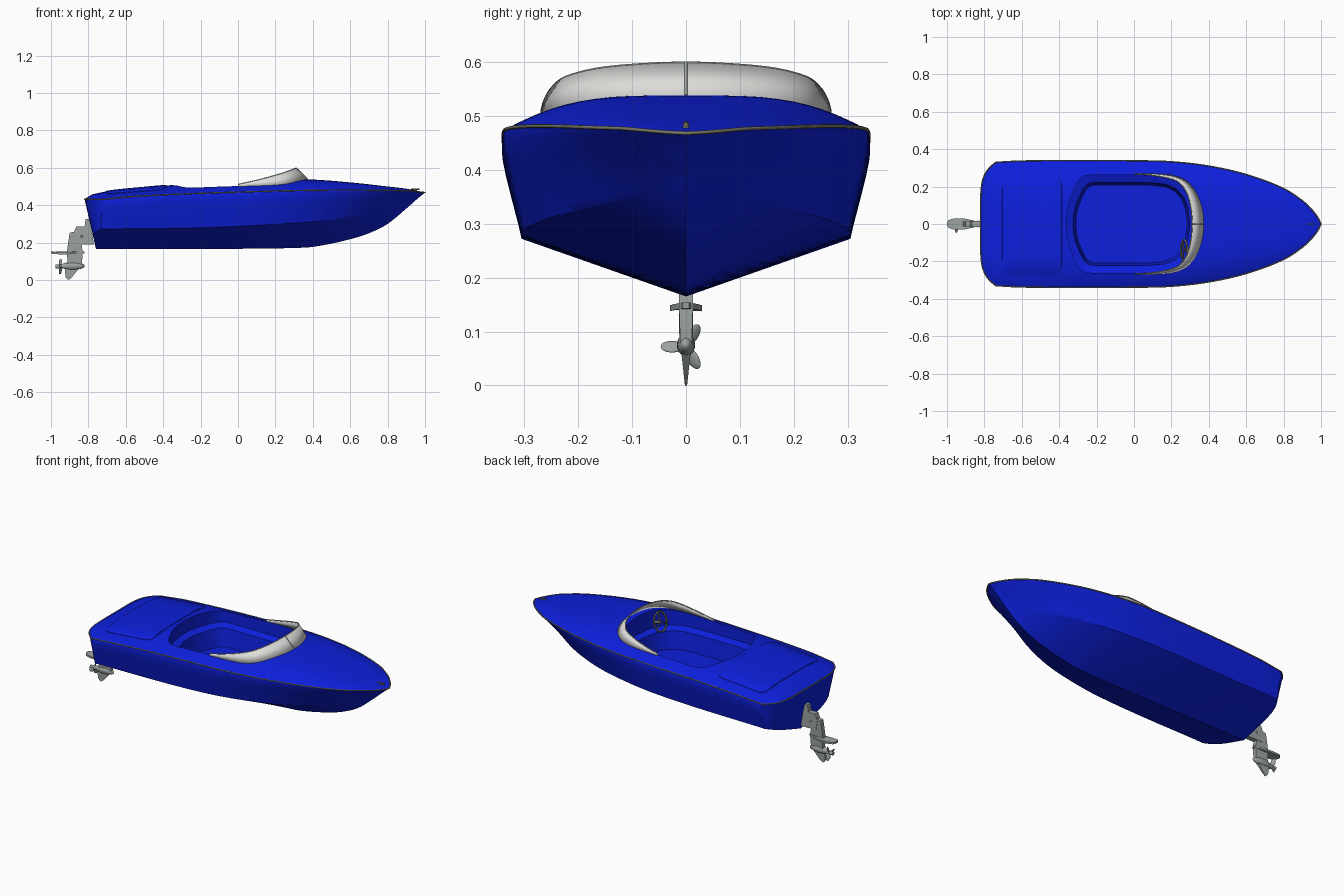
import bpy, bmesh, math
from mathutils import Matrix, Vector

if "Cube" in bpy.data.objects:
    bpy.data.objects.remove(bpy.data.objects["Cube"])


def material(name, rgb):
    m = bpy.data.materials.new(name)
    m.diffuse_color = (*rgb, 1)
    m.use_nodes = True
    m.node_tree.nodes["Principled BSDF"].inputs["Base Color"].default_value = m.diffuse_color
    return m


BLUE = material("blue paint", (0.004, 0.014, 0.72))
SCREEN = material("pale grey screen", (0.72, 0.72, 0.70))
METAL = material("drive grey", (0.33, 0.37, 0.36))
TRIM = material("olive grey trim", (0.2, 0.2, 0.15))


def curve(pts):
    """Smooth interpolation through (x, value) pairs."""
    n = len(pts)

    def slope(i):
        a, b = pts[max(i - 1, 0)], pts[min(i + 1, n - 1)]
        return (b[1] - a[1]) / (b[0] - a[0])

    def f(x):
        x = min(max(x, pts[0][0]), pts[-1][0])
        i = next(k for k in range(n - 1) if x <= pts[k + 1][0])
        (x0, y0), (x1, y1) = pts[i], pts[i + 1]
        h = x1 - x0
        q = (x - x0) / h
        return ((1 + 2 * q) * (1 - q) ** 2 * y0 + q * (1 - q) ** 2 * h * slope(i)
                + q * q * (3 - 2 * q) * y1 + q * q * (q - 1) * h * slope(i + 1))
    return f


def finish(name, bm, mat, angle=35):
    bmesh.ops.recalc_face_normals(bm, faces=bm.faces[:])
    me = bpy.data.meshes.new(name)
    bm.to_mesh(me)
    bm.free()
    ob = bpy.data.objects.new(name, me)
    bpy.context.collection.objects.link(ob)
    me.materials.append(mat)
    smooth(ob, angle)
    return ob


def smooth(ob, angle=35):
    bpy.ops.object.select_all(action='DESELECT')
    ob.select_set(True)
    bpy.context.view_layer.objects.active = ob
    bpy.ops.object.shade_smooth_by_angle(angle=math.radians(angle))


def loft(name, rings, mat, angle=35):
    """Skin closed rings of equal length and cap both ends."""
    bm = bmesh.new()
    vs = [[bm.verts.new(p) for p in r] for r in rings]
    n = len(vs[0])
    for a, b in zip(vs, vs[1:]):
        for i in range(n):
            bm.faces.new((a[i], a[(i + 1) % n], b[(i + 1) % n], b[i]))
    bm.faces.new(vs[0])
    bm.faces.new(vs[-1])
    return finish(name, bm, mat, angle)


def tube(name, pts, r, mat, closed=False):
    cu = bpy.data.curves.new(name, 'CURVE')
    cu.dimensions = '3D'
    cu.bevel_depth, cu.bevel_resolution, cu.use_fill_caps = r, 2, True
    sp = cu.splines.new('POLY')
    sp.points.add(len(pts) - 1)
    for p, c in zip(sp.points, pts):
        p.co = (*c, 1)
    sp.use_cyclic_u = closed
    ob = bpy.data.objects.new(name, cu)
    bpy.context.collection.objects.link(ob)
    cu.materials.append(mat)
    bpy.ops.object.select_all(action='DESELECT')
    ob.select_set(True)
    bpy.context.view_layer.objects.active = ob
    bpy.ops.object.convert(target='MESH')
    return ob


def ball(name, loc, size, mat, rot=Matrix()):
    bm = bmesh.new()
    bmesh.ops.create_uvsphere(bm, u_segments=20, v_segments=12, radius=1,
                              matrix=Matrix.Translation(loc) @ rot @ Matrix.Diagonal((*size, 1)))
    return finish(name, bm, mat, 60)


# Hull lines: sheer, chine, keel and deck crown along the length
sheer_y = curve([(-.82, .33), (-.65, .336), (-.4, .339), (0, .338), (.2, .333), (.4, .31),
                 (.6, .265), (.8, .19), (.9, .125), (.95, .078), (.985, .032), (1, 0)])
sheer_z = curve([(-.82, .43), (-.4, .455), (0, .47), (.5, .481), (.9, .477), (1, .468)])
chine_y = curve([(-.82, .305), (0, .302), (.2, .285), (.4, .25), (.6, .18), (.75, .1), (.85, .035), (.9, 0)])
chine_z = curve([(-.82, .272), (-.2, .28), (.2, .298), (.5, .32), (.7, .342), (.85, .37), (.9, .385)])
keel_z = curve([(-.82, .165), (0, .167), (.35, .173), (.45, .185), (.6, .218), (.7, .25),
                (.8, .3), (.9, .382), (.96, .435), (1, .468)])
crown_z = curve([(-.82, .433), (-.8, .451), (-.7, .474), (-.5, .495), (-.36, .507), (-.2, .517),
                 (0, .525), (.2, .532), (.37, .538), (.6, .522), (.8, .5), (.9, .488), (1, .468)])


def deck_z(x, t):
    return sheer_z(x) + (crown_z(x) - sheer_z(x)) * (1 - abs(t) ** 3.5)


def deck_at(x, y):
    return deck_z(x, min(1, abs(y) / sheer_y(x)))


def hull_point(u, t, s):
    """u stern to bow, t port to starboard, s deck to bottom."""
    x = -.82 + 1.82 * (1 - (1 - u) ** 1.3)
    g = sheer_y(x)
    c = max(0, chine_y(x)) if x < .9 else 0
    k = keel_z(x)
    y = t * (g + (c - g) * s + .035 * g * (1 - (1 - s) ** 8) * (1 - s))
    bottom = k + (max(chine_z(x), k) - k) * abs(t)
    z = deck_z(x, t) * (1 - s) + bottom * s
    if x < -.6:  # raked transom with rounded corners
        stern = -.82 + max(0, .43 - z) * .23 + .09 * (abs(y) / .335) ** 6
        x = -.6 + (stern + .6) * (x + .6) / -.22
    return x, y, z


US = [i / 64 for i in range(65)]
TS = [math.sin(math.pi / 2 * i / 14) for i in range(-14, 15)]
SS = [0, .03, .07, .12, .2, .35, .5, .65, .8, .9, 1]

bm = bmesh.new()
seen = {}


def vert(*a):
    p = hull_point(*a)
    key = tuple(round(c, 5) + 0.0 for c in p)
    if key not in seen:
        seen[key] = bm.verts.new(p)
    return seen[key]


def sheet(A, B, f):
    for a0, a1 in zip(A, A[1:]):
        for b0, b1 in zip(B, B[1:]):
            q = list(dict.fromkeys(vert(*f(*ab)) for ab in ((a0, b0), (a1, b0), (a1, b1), (a0, b1))))
            if len(q) > 2 and not bm.faces.get(q):
                bm.faces.new(q)


for e in (0, 1):
    sheet(US, TS, lambda u, t: (u, t, e))
for e in (-1, 1):
    sheet(US, SS, lambda u, s: (u, e, s))
sheet(TS, SS, lambda t, s: (0, t, s))
hull = finish("hull", bm, BLUE, 30)

# Cockpit well cut into the deck, with a side ledge
half = [(-.362, 0), (-.358, .06), (-.345, .12), (-.32, .185), (-.295, .235), (-.265, .257), (-.22, .262),
        (-.05, .262), (.1, .26), (.19, .25), (.25, .222), (.295, .17), (.32, .1), (.332, 0)]
outline = half + [(x, -y) for x, y in half[-2:0:-1]]
well = [(1, 1, .65), (1, 1, .43), (.9, .85, .415), (.86, .8, .31)]
cutter = loft("cockpit_cutter", [[(x * a, y * b, z) for x, y in outline] for a, b, z in well], BLUE)
mod = hull.modifiers.new("cockpit", 'BOOLEAN')
mod.object, mod.operation, mod.solver = cutter, 'DIFFERENCE', 'EXACT'
bpy.context.view_layer.objects.active = hull
bpy.ops.object.modifier_apply(modifier=mod.name)
bpy.data.objects.remove(cutter)
smooth(hull, 30)

# Rub rail all round the sheer
rail = ([hull_point(u, 1, 0) for u in US] + [hull_point(u, -1, 0) for u in US[-2::-1]]
        + [hull_point(0, t, 0) for t in TS[1:-1]])
tube("rub_rail", rail, .0035, TRIM, True)

# Engine hatch lying on the rear deck
rings = []
for scale, lift in ((1, -.006), (1, .002), (.985, .004), (.7, .004), (.4, .004), (.1, .004)):
    ring = []
    for i in range(64):
        a = math.tau * i / 64
        c, s = math.cos(a), math.sin(a)
        x = -.545 + .16 * scale * math.copysign(abs(c) ** .2, c)
        y = .27 * scale * math.copysign(abs(s) ** .2, s)
        ring.append((x, y, deck_at(x, y) + lift))
    rings.append(ring)
loft("engine_hatch", rings, BLUE)

# Wraparound windscreen: (base x, base y, top x, top y, top z) from the centre back
ws = [(.372, 0, .31, 0, .598), (.362, .09, .304, .085, .595), (.328, .175, .282, .165, .587),
      (.275, .233, .24, .222, .572), (.2, .26, .175, .247, .553), (.1, .267, .09, .261, .531),
      (0, .267, 0, .267, .511)]
ws = [(a, -b, c, -d, e) for a, b, c, d, e in ws[:0:-1]] + ws
cols = [curve([(i, row[k]) for i, row in enumerate(ws)]) for k in range(5)]
rows = [[f(i / 4) for f in cols] for i in range(4 * len(ws) - 3)]
bm = bmesh.new()
pairs = [(bm.verts.new((a, b, deck_at(a, b) - .003)), bm.verts.new((c, d, e))) for a, b, c, d, e in rows]
for p, q in zip(pairs, pairs[1:]):
    bm.faces.new((p[0], q[0], q[1], p[1]))
screen = finish("windscreen", bm, SCREEN)
sol = screen.modifiers.new("thickness", 'SOLIDIFY')
sol.thickness, sol.offset = .005, 0
tube("windscreen_top_frame", [r[2:] for r in rows], .003, METAL)
tube("windscreen_centre_bar", [(.373, 0, .538), (.312, 0, .598)], .003, METAL)

# Steering wheel with spokes and column
hub = Vector((.268, -.14, .475))
tilt = Matrix.Rotation(math.radians(-72), 3, 'Y')


def wheel(a, r=.055):
    return hub + tilt @ Vector((r * math.cos(a), r * math.sin(a), 0))


tube("steering_wheel_rim", [wheel(math.tau * i / 32) for i in range(32)], .005, TRIM, True)
for i in range(3):
    tube(f"steering_wheel_spoke_{i + 1}", [hub, wheel(math.tau * i / 3)], .004, TRIM)
tube("steering_column", [hub, hub + tilt @ Vector((0, 0, -.07))], .008, TRIM)

# Bow fitting
zb = deck_at(.95, 0)
tube("bow_fitting_post", [(.95, 0, zb - .005), (.95, 0, zb + .009)], .006, TRIM)
tube("bow_fitting_bar", [(.925, 0, zb + .008), (.97, 0, zb + .006)], .004, TRIM)


# Stern drive: flat profiles with a thickness rule
def slab(name, prof, width):
    return loft(name, [[(x, s * width(z), z) for x, z in prof] for s in (-1, 1)], METAL)


slab("drive_bracket", [(-.79, .325), (-.815, .325), (-.82, .285), (-.865, .285), (-.88, .25), (-.87, .19),
                       (-.77, .19), (-.78, .25)], lambda z: .015)
slab("drive_leg", [(-.86, .262), (-.9, .252), (-.908, .2), (-.915, .15), (-.912, .1), (-.925, .05), (-.922, .015),
                   (-.908, 0), (-.89, .012), (-.86, .05), (-.835, .08), (-.83, .15), (-.838, .2)],
     lambda z: .002 + .011 * min(1, z / .1))
ball("drive_gearcase", (-.885, 0, .075), (.065, .017, .021), METAL)
ball("drive_pivot", (-.835, 0, .235), (.012, .018, .012), TRIM)
plate = [(-1, .008), (-.99, .022), (-.96, .03), (-.91, .03), (-.86, .02), (-.822, .006)]
plate += [(x, -y) for x, y in reversed(plate)]
loft("cavitation_plate", [[(x, y, z - 3 * abs(y) ** 1.8) for x, y in plate] for z in (.143, .154)], METAL)
tube("propeller_hub", [(-.925, 0, .072), (-.975, 0, .072)], .011, METAL)
for i in range(3):
    turn = Matrix.Rotation(math.tau * i / 3 + math.pi / 2, 4, 'X')
    at = Vector((-.95, 0, .072)) + turn @ Vector((0, 0, .026))
    ball(f"propeller_blade_{i + 1}", at, (.004, .013, .021), METAL,
         turn @ Matrix.Rotation(math.radians(35), 4, 'Z'))
